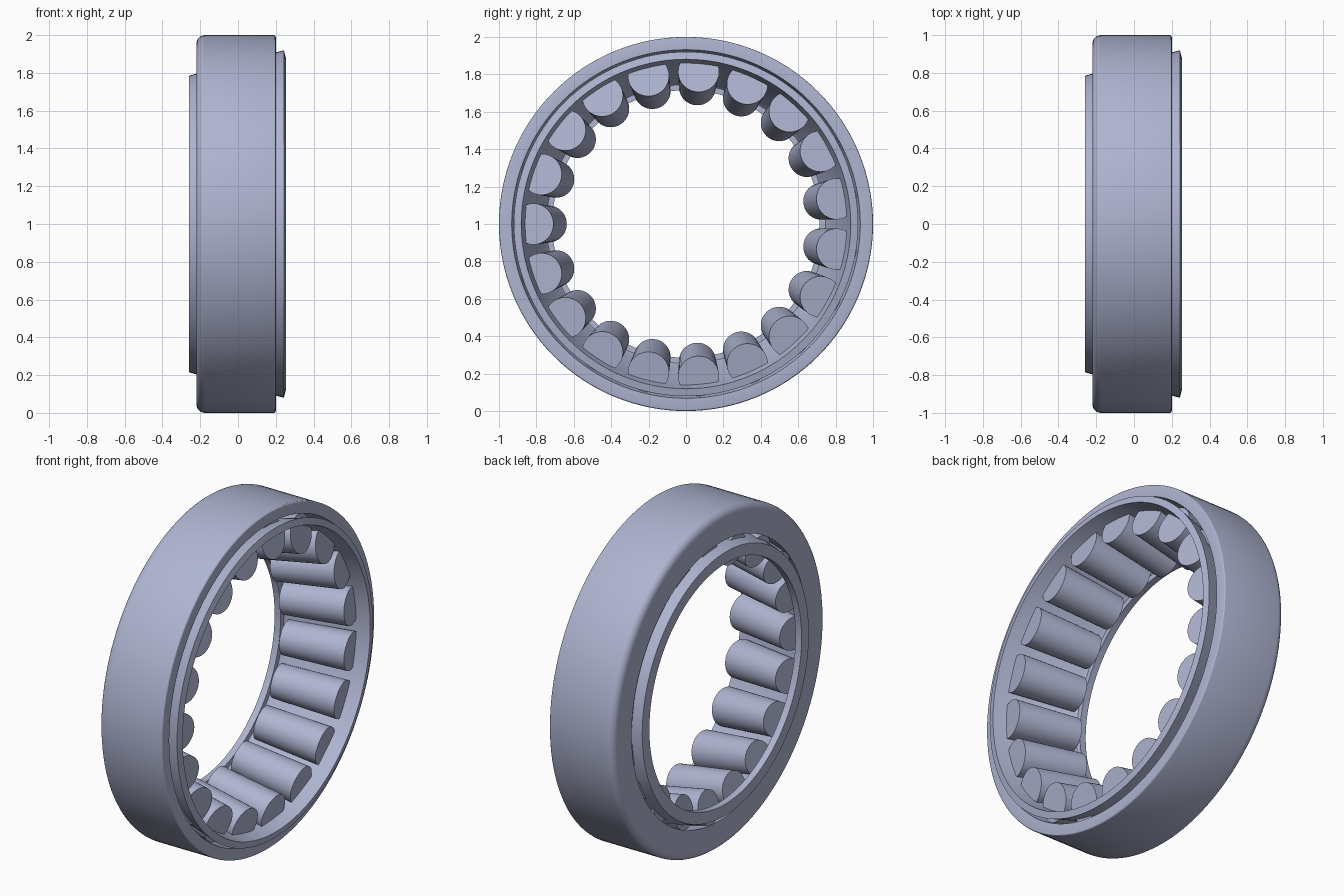
import bpy, bmesh, math
from mathutils import Matrix, Vector

if "Cube" in bpy.data.objects:
    bpy.data.objects.remove(bpy.data.objects["Cube"])

STEEL = bpy.data.materials.new("blue grey steel")
STEEL.diffuse_color = (0.43, 0.46, 0.64, 1)
STEEL.use_nodes = True
STEEL.node_tree.nodes["Principled BSDF"].inputs["Base Color"].default_value = STEEL.diffuse_color
CENTRE = Vector((0, 0, 1))


def finish(name, bm):
    bmesh.ops.recalc_face_normals(bm, faces=bm.faces[:])
    mesh = bpy.data.meshes.new(name)
    bm.to_mesh(mesh)
    bm.free()
    mesh.materials.append(STEEL)
    ob = bpy.data.objects.new(name, mesh)
    bpy.context.collection.objects.link(ob)
    bpy.ops.object.select_all(action='DESELECT')
    ob.select_set(True)
    bpy.context.view_layer.objects.active = ob
    bpy.ops.object.shade_smooth_by_angle(angle=math.radians(28))
    return ob


def lathe(name, profile, steps=128):
    """Revolve a closed (x, radius) profile around the horizontal x axis."""
    bm = bmesh.new()
    rings = []
    for i in range(steps):
        a = 2 * math.pi * i / steps
        rings.append([bm.verts.new((x, r * math.cos(a), 1 + r * math.sin(a)))
                      for x, r in profile])
    n = len(profile)
    for i in range(steps):
        p, q = rings[i], rings[(i + 1) % steps]
        for j in range(n):
            k = (j + 1) % n
            bm.faces.new((p[j], p[k], q[k], q[j]))
    return finish(name, bm)


def fillet(cx, cr, rad, start, end, n=6):
    """Arc of profile points, angles in degrees."""
    return [(cx + rad * math.cos(math.radians(start + (end - start) * i / n)),
             cr + rad * math.sin(math.radians(start + (end - start) * i / n)))
            for i in range(n + 1)]


# Outer race: tapered bore, large fillet on the narrow side
lathe("outer_race",
      [(-0.22, 0.825)] + fillet(-0.175, 0.955, 0.045, 180, 90)
      + fillet(0.19, 0.99, 0.01, 90, 0, 3) + [(0.20, 0.932)])

# Cage: thin cone with an inward flange at the narrow end
lathe("cage",
      [(-0.26, 0.715), (-0.26, 0.783), (-0.25, 0.788), (0.243, 0.920),
       (0.253, 0.881), (-0.205, 0.758), (-0.22, 0.745), (-0.22, 0.715)])

# Tapered rollers, leaning along the bore
COUNT = 19
small, large = Vector((-0.19, 0, 0.733)), Vector((0.185, 0, 0.816))
axis = large - small
lean = Vector((0, 0, 1)).rotation_difference(axis).to_matrix().to_4x4()
bm = bmesh.new()
for i in range(COUNT):
    spin = Matrix.Rotation(math.pi / 2 + 2 * math.pi * i / COUNT, 4, 'X')
    place = (Matrix.Translation(CENTRE) @ spin
             @ Matrix.Translation((small + large) / 2) @ lean)
    bmesh.ops.create_cone(bm, cap_ends=True, segments=40, radius1=0.098,
                          radius2=0.110, depth=axis.length, matrix=place)
finish("rollers", bm)
